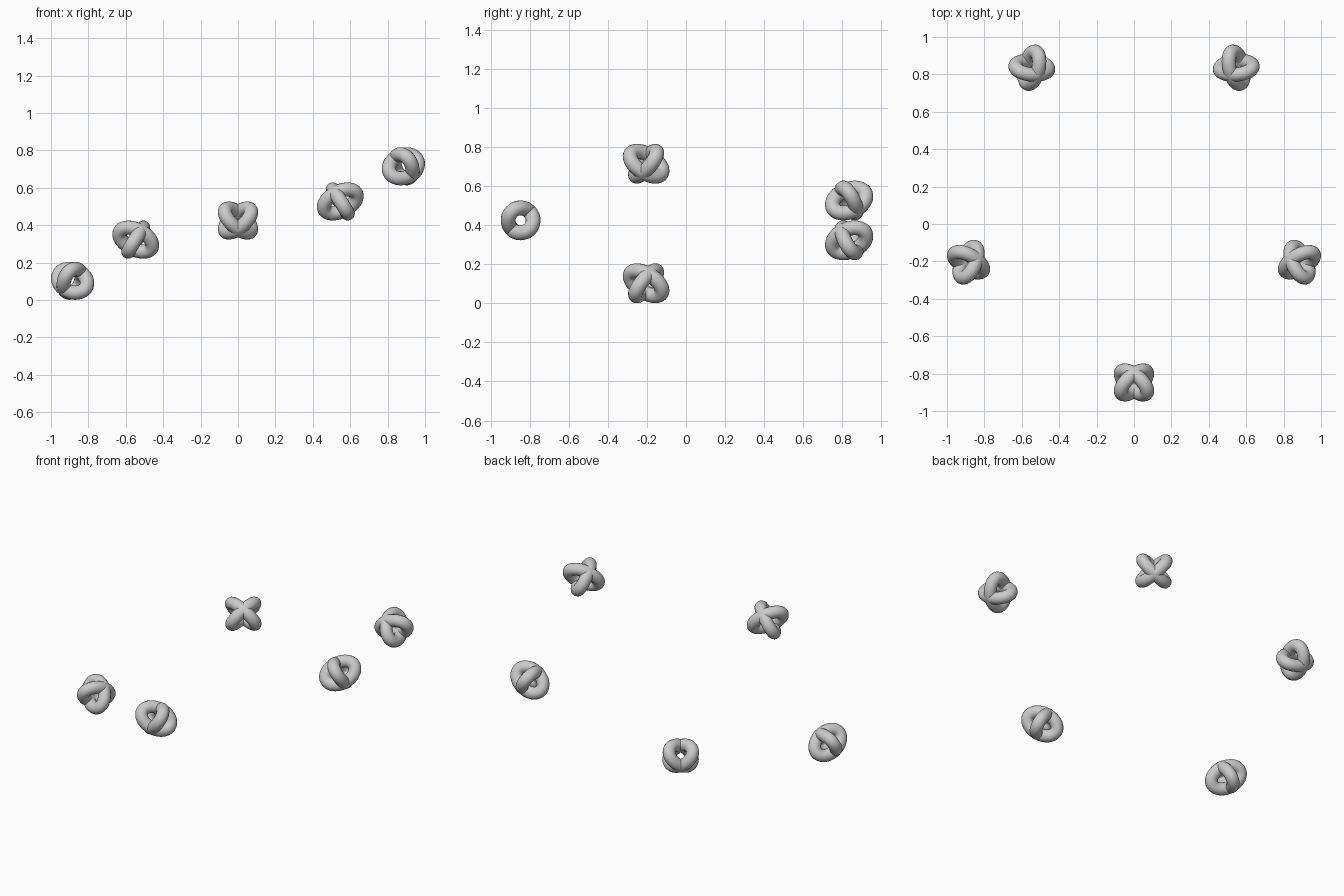
import bpy
from math import sin, cos, pi, radians
from mathutils import Vector

if "Cube" in bpy.data.objects:
    bpy.data.objects.remove(bpy.data.objects["Cube"])

TUBE = 0.038      # tube radius
R = 0.064         # loop radius seen along the tangent
A = 0.070         # sideways swing of each loop
STEPS = 48

# angle round the circle and height of each knot
KNOTS = [(-90, 0.425), (-18, 0.715), (54, 0.527), (126, 0.323), (198, 0.103)]
RING_RADIUS, Y_SHIFT = 0.93, 0.083


def loop(name, centre, tangent, u, v, side):
    """One closed tube, tilted to the given side."""
    cu = bpy.data.curves.new(name, 'CURVE')
    cu.dimensions = '3D'
    cu.bevel_depth = TUBE
    cu.bevel_resolution = 6
    sp = cu.splines.new('POLY')
    sp.points.add(STEPS - 1)
    for i, p in enumerate(sp.points):
        a = 2 * pi * i / STEPS
        co = centre + tangent * (side * A * cos(a)) + v * (R * cos(a)) + u * (R * sin(a))
        p.co = (*co, 1)
    sp.use_cyclic_u = True
    sp.use_smooth = True
    ob = bpy.data.objects.new(name, cu)
    bpy.context.collection.objects.link(ob)
    bpy.ops.object.select_all(action='DESELECT')
    ob.select_set(True)
    bpy.context.view_layer.objects.active = ob
    bpy.ops.object.convert(target='MESH')
    bpy.ops.object.shade_smooth()


# five pairs of crossed loops set round a circle
for n, (deg, z) in enumerate(KNOTS, 1):
    a = radians(deg)
    out = Vector((cos(a), sin(a), 0))
    tangent = Vector((-sin(a), cos(a), 0))
    up = Vector((0, 0, 1))
    u = (out - up).normalized()
    v = (out + up).normalized()
    centre = out * RING_RADIUS + Vector((0, Y_SHIFT, z))
    loop(f"knot_{n}_loop_a", centre, tangent, u, v, 1)
    loop(f"knot_{n}_loop_b", centre, tangent, u, v, -1)
